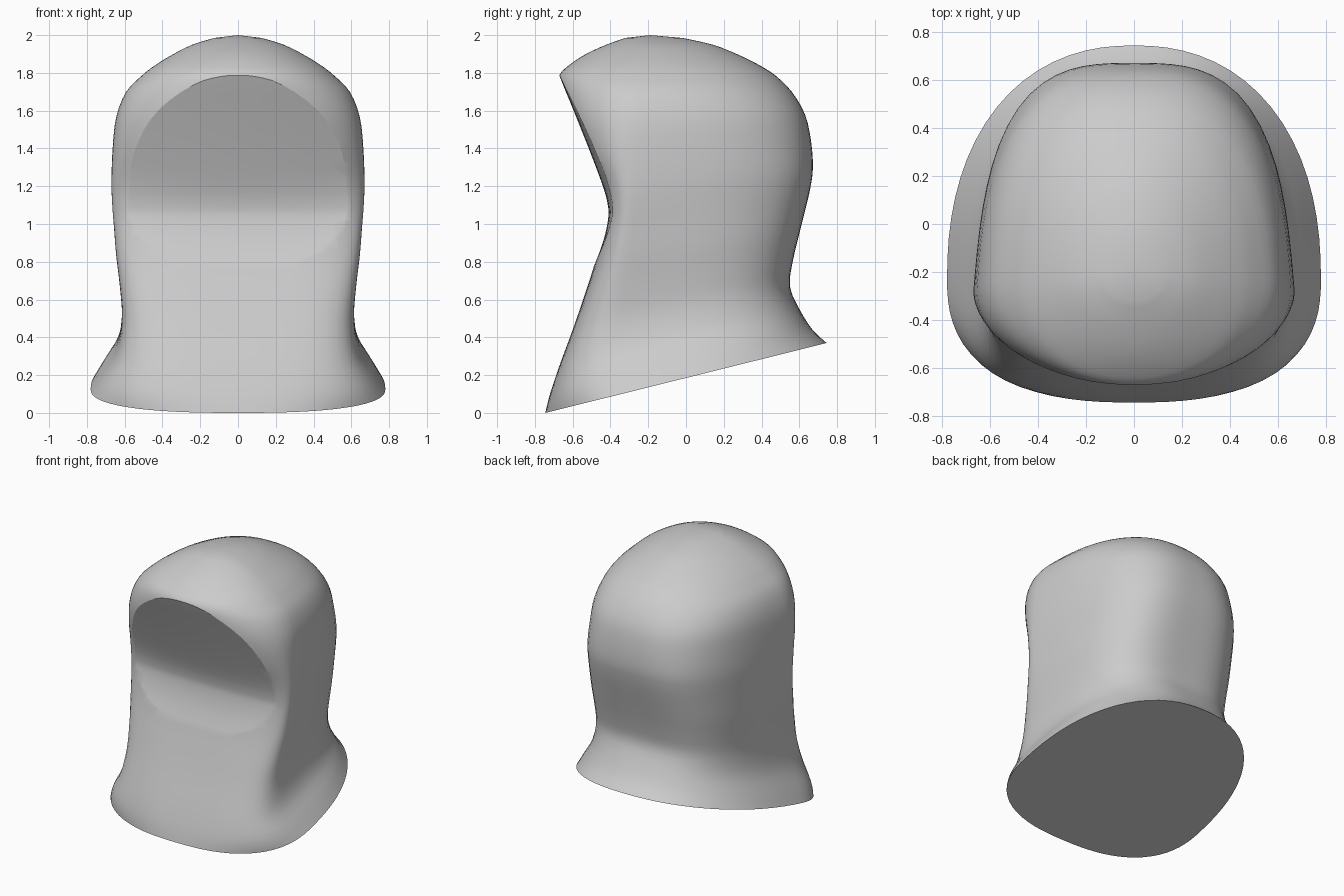
import bpy, bmesh, math

if "Cube" in bpy.data.objects:
    bpy.data.objects.remove(bpy.data.objects["Cube"])

# Slanted rings: front y, front z, back y, back z, half width,
# front squareness, back squareness, taper towards the back
RINGS = [
    (-.745, 0, .745, .37, .78, 2.5, 2.25, 0),
    (-.72, .10, .67, .44, .725, 3.1, 2.45, .01),
    (-.67, .25, .60, .55, .645, 3.8, 2.8, .03),
    (-.60, .44, .55, .67, .615, 4.1, 3.2, .05),
    (-.535, .63, .565, .80, .625, 4.0, 3.3, .07),
    (-.478, .81, .60, .95, .645, 3.6, 3.3, .09),
    (-.445, .97, .638, 1.10, .657, 3.2, 3.25, .11),
    (-.445, 1.07, .66, 1.20, .665, 2.9, 3.2, .12),
    (-.48, 1.20, .672, 1.30, .67, 2.7, 3.1, .12),
    (-.58, 1.38, .662, 1.44, .664, 2.5, 2.9, .11),
    (-.65, 1.56, .63, 1.58, .645, 2.3, 2.7, .09),
    (-.677, 1.70, .56, 1.70, .592, 2.15, 2.45, .06),
    (-.672, 1.785, .475, 1.785, .51, 2.1, 2.3, .04),
    (-.62, 1.84, .39, 1.84, .44, 2.1, 2.2, .02),
    (-.53, 1.90, .28, 1.895, .345, 2, 2.1, 0),
    (-.42, 1.95, .14, 1.95, .24, 2, 2, 0),
    (-.32, 1.985, -.02, 1.985, .125, 2, 2, 0),
]
SEG = 72


def smooth(rows, steps):
    """Catmull-Rom interpolation through rows of numbers."""
    out = []
    for i in range(len(rows) - 1):
        p0, p1 = rows[max(i - 1, 0)], rows[i]
        p2, p3 = rows[i + 1], rows[min(i + 2, len(rows) - 1)]
        for s in range(steps):
            t = s / steps
            out.append([.5 * (2 * b + (c - a) * t + (2 * a - 5 * b + 4 * c - d) * t * t
                              + (3 * b - a - 3 * c + d) * t ** 3)
                        for a, b, c, d in zip(p0, p1, p2, p3)])
    out.append(list(rows[-1]))
    return out


def finish(bm, name):
    bmesh.ops.recalc_face_normals(bm, faces=bm.faces)
    mesh = bpy.data.meshes.new(name)
    bm.to_mesh(mesh)
    bm.free()
    ob = bpy.data.objects.new(name, mesh)
    bpy.context.collection.objects.link(ob)
    return ob


# Hood body: lofted rings with a flat slanted base and a domed crown
bm = bmesh.new()
loops = []
for yf, zf, yb, zb, hw, nf, nb, taper in smooth(RINGS, 3):
    yc = -.21 - .07 * math.sin(math.pi * (zf + zb) / 4)
    loop = []
    for k in range(SEG):
        a = 2 * math.pi * k / SEG
        c, s = math.cos(a), math.sin(a)
        n = nb if s > 0 else nf
        r = (abs(c) ** n + abs(s) ** n) ** (-1 / n)
        x = hw * r * c * (1 - taper * max(0, r * s))
        y = yc + r * s * ((yb - yc) if s > 0 else (yc - yf))
        z = zf + (zb - zf) * (y - yf) / (yb - yf)
        loop.append(bm.verts.new((x, y, z)))
    loops.append(loop)
for lo, hi in zip(loops, loops[1:]):
    for k in range(SEG):
        j = (k + 1) % SEG
        bm.faces.new((lo[k], lo[j], hi[j], hi[k]))
bm.faces.new(loops[0])
top = bm.verts.new((0, -.19, 2))
for k in range(SEG):
    bm.faces.new((loops[-1][k], loops[-1][(k + 1) % SEG], top))
hood = finish(bm, "hood")

# Cutter: hollow curve of the face, swept across with a slight bulge in the middle
face_curve = smooth([(-.53, .68), (-.478, .8), (-.435, .92), (-.412, 1.03), (-.414, 1.1),
                     (-.44, 1.2), (-.515, 1.4), (-.595, 1.6), (-.672, 1.79), (-.78, 2.08)], 4)
outline = [(-1.3, .68)] + face_curve + [(-1.3, 2.08)]
bm = bmesh.new()
cols = []
for i in range(-12, 13):
    x = i / 14
    cols.append([bm.verts.new((x, y + .025 * (x / .5) ** 2 * min(1, max(0, (z - .75) / .5)), z))
                 for y, z in outline])
for left, right in zip(cols, cols[1:]):
    for i in range(len(outline)):
        j = (i + 1) % len(outline)
        bm.faces.new((left[i], right[i], right[j], left[j]))
bm.faces.new(cols[0])
bm.faces.new(cols[-1][::-1])
cutter = finish(bm, "face_cutter")
cutter.hide_render = True

# Carve the face hollow
mod = hood.modifiers.new("face_hollow", 'BOOLEAN')
mod.operation = 'DIFFERENCE'
mod.solver = 'EXACT'
mod.object = cutter
bpy.context.view_layer.objects.active = hood
hood.select_set(True)
bpy.ops.object.modifier_apply(modifier=mod.name)
bpy.data.objects.remove(cutter)
bpy.ops.object.shade_smooth_by_angle(angle=math.radians(25))
